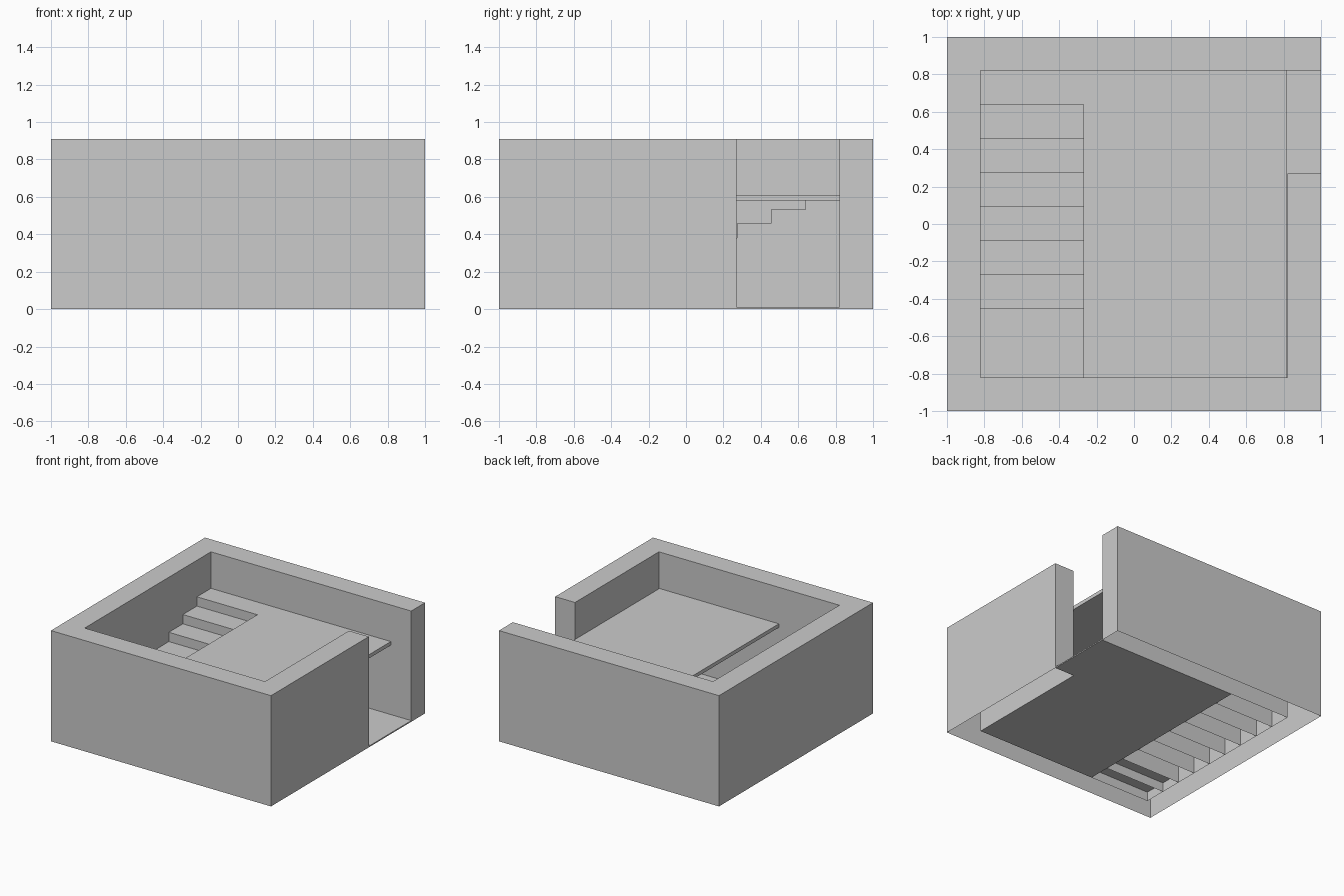
import bpy, bmesh

if "Cube" in bpy.data.objects:
    bpy.data.objects.remove(bpy.data.objects["Cube"])

OUT, INN, TOP = 1.0, 0.82, 0.91
DOOR_Y = 0.27
STAIR_X = -0.27
FLOOR_Z = 0.61


def prism(name, outline, z0, z1, open_bottom=False):
    """Extrude a flat outline from z0 up to z1, optionally without underside."""
    bm = bmesh.new()
    base = bm.faces.new([bm.verts.new((x, y, z0)) for x, y in outline])
    res = bmesh.ops.extrude_face_region(bm, geom=[base], use_keep_orig=True)
    moved = [g for g in res["geom"] if isinstance(g, bmesh.types.BMVert)]
    bmesh.ops.translate(bm, verts=moved, vec=(0, 0, z1 - z0))
    bmesh.ops.recalc_face_normals(bm, faces=bm.faces[:])
    if open_bottom:
        under = [f for f in bm.faces if all(abs(v.co.z - z0) < 1e-6 for v in f.verts)]
        bmesh.ops.delete(bm, geom=under, context='FACES_ONLY')
    mesh = bpy.data.meshes.new(name)
    bm.to_mesh(mesh)
    bm.free()
    ob = bpy.data.objects.new(name, mesh)
    bpy.context.collection.objects.link(ob)
    return ob


def rect(x0, x1, y0, y1):
    return [(x0, y0), (x1, y0), (x1, y1), (x0, y1)]


# Outer walls as one ring, broken by the doorway in the right side
prism("walls", [(OUT, DOOR_Y), (OUT, -OUT), (-OUT, -OUT), (-OUT, OUT), (OUT, OUT),
                (OUT, INN), (-INN, INN), (-INN, -INN), (INN, -INN), (INN, DOOR_Y)],
      0, TOP, open_bottom=True)

# Ground floor, running out through the doorway
prism("ground_floor", [(STAIR_X, -INN), (INN, -INN), (INN, DOOR_Y), (OUT, DOOR_Y),
                       (OUT, INN), (STAIR_X, INN)], 0, 0.01)

# Upper floor slab
prism("upper_floor", rect(STAIR_X, 0.815, -INN, INN), 0.58, FLOOR_Z)

# Stairs: hollow columns rising to the back; the first two share one level
COUNT = 9
run = 2 * INN / COUNT
rise = FLOOR_Z / (COUNT - 1)
for i in range(COUNT):
    y0 = -INN + i * run
    prism(f"step_{i + 1}", rect(-INN, STAIR_X, y0, y0 + run), 0, rise * max(i, 1),
          open_bottom=True)
